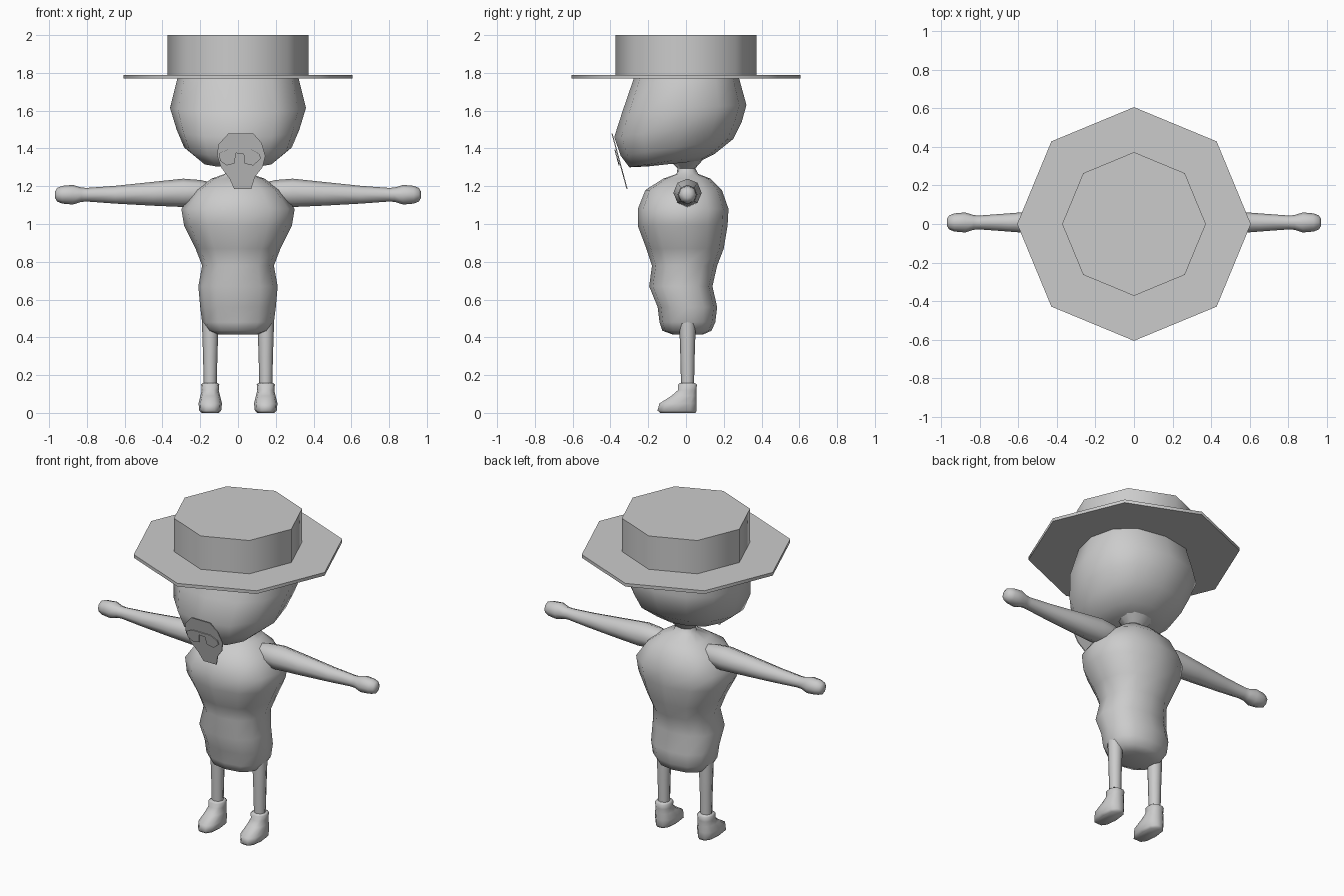
import bpy, bmesh, math
from mathutils import Vector

grey = bpy.data.materials.new("plain grey")
grey.diffuse_color = (0.6, 0.6, 0.6, 1)


def finish(name, bm, smooth=60):
    bmesh.ops.recalc_face_normals(bm, faces=bm.faces[:])
    me = bpy.data.meshes.new(name)
    bm.to_mesh(me)
    bm.free()
    me.materials.append(grey)
    ob = bpy.data.objects.new(name, me)
    bpy.context.collection.objects.link(ob)
    if smooth:
        bpy.ops.object.select_all(action='DESELECT')
        ob.select_set(True)
        bpy.context.view_layer.objects.active = ob
        bpy.ops.object.shade_smooth_by_angle(angle=math.radians(smooth))
    return ob


def loft(name, rings, smooth=60):
    """Skin a stack of equal-length point rings and cap both ends."""
    bm = bmesh.new()
    vs = [[bm.verts.new(p) for p in r] for r in rings]
    n = len(vs[0])
    for a, b in zip(vs, vs[1:]):
        for i in range(n):
            j = (i + 1) % n
            bm.faces.new((a[i], a[j], b[j], b[i]))
    bm.faces.new(vs[0])
    bm.faces.new(vs[-1])
    return finish(name, bm, smooth)


def ring(hx, yf, zf, yb, zb, n=8, cx=0, power=1.0):
    """Oval ring from a front point to a back point, with half width hx."""
    pts = []
    for i in range(n):
        a = 2 * math.pi * i / n
        c, s = math.cos(a), math.sin(a)
        c = math.copysign(abs(c) ** power, c)
        s = math.copysign(abs(s) ** power, s)
        t = (s + 1) / 2
        pts.append((cx + hx * c, yf + (yb - yf) * t, zf + (zb - zf) * t))
    return pts


# Hat: octagonal brim and crown
for name, r, z0, z1 in (("hat_brim", 0.605, 1.77, 1.79),
                        ("hat_crown", 0.372, 1.78, 2.0)):
    loft(name, [ring(r, -r, z, r, z) for z in (z0, z1)])

# Head: tilted rings, chin forward
head = [(0.12, -0.20, 1.305, 0.08, 1.335), (0.20, -0.30, 1.30, 0.15, 1.37),
        (0.285, -0.345, 1.36, 0.25, 1.45), (0.325, -0.38, 1.46, 0.295, 1.54),
        (0.36, -0.335, 1.60, 0.32, 1.63), (0.32, -0.275, 1.775, 0.28, 1.775)]
loft("head", [ring(*r, n=12, power=0.85) for r in head])

# Torso and neck: z, half width, front y, back y
torso = [(0.415, 0.11, -0.07, 0.09), (0.435, 0.16, -0.125, 0.135),
         (0.48, 0.19, -0.14, 0.155), (0.56, 0.20, -0.15, 0.165),
         (0.67, 0.21, -0.195, 0.14), (0.78, 0.19, -0.18, 0.165),
         (0.87, 0.225, -0.21, 0.20), (0.99, 0.285, -0.255, 0.22),
         (1.08, 0.30, -0.255, 0.225), (1.18, 0.225, -0.215, 0.19),
         (1.24, 0.14, -0.12, 0.13), (1.265, 0.07, -0.05, 0.065),
         (1.295, 0.055, -0.045, 0.05), (1.34, 0.11, -0.09, 0.09)]
loft("torso", [ring(h, f, z, b, z, n=12, power=0.85) for z, h, f, b in torso])

# Arms with hands: x, centre z, radius
arm = [(0.12, 1.165, 0.05), (0.20, 1.165, 0.068), (0.29, 1.165, 0.075),
       (0.45, 1.16, 0.063), (0.65, 1.155, 0.047), (0.80, 1.155, 0.036),
       (0.83, 1.155, 0.038), (0.875, 1.155, 0.052), (0.93, 1.155, 0.047),
       (0.958, 1.155, 0.036), (0.968, 1.155, 0.018)]
# Boots: z, half width, front y, back y
boot = [(0.0, 0.045, -0.14, 0.055), (0.012, 0.058, -0.155, 0.06),
        (0.05, 0.062, -0.145, 0.06), (0.09, 0.052, -0.08, 0.058),
        (0.12, 0.045, -0.045, 0.057), (0.15, 0.048, -0.045, 0.06),
        (0.157, 0.04, -0.035, 0.05)]
# Legs: z, radius
leg = [(0.13, 0.034), (0.30, 0.038), (0.45, 0.043), (0.52, 0.043)]

for side, s in (("left", 1), ("right", -1)):
    loft(side + "_arm", [[(s * x, 0.008 + r * math.cos(k * math.pi / 4),
                           z + r * math.sin(k * math.pi / 4))
                          for k in range(8)] for x, z, r in arm])
    cx = s * 0.147
    loft(side + "_leg", [ring(r, 0.008 - r, z, 0.008 + r, z, cx=cx)
                         for z, r in leg])
    loft(side + "_boot", [ring(h, f, z, b, z, n=10, cx=cx, power=0.8)
                          for z, h, f, b in boot])


def plate(name, outline, y_off):
    """Thin plate on the sloping plane in front of the face."""
    rings = []
    for d in (0, 0.006):
        rings.append([(x, -0.315 - (z - 1.185) * 0.27 + y_off + d, z)
                      for x, z in outline])
    loft(name, rings, smooth=0)


# Beard and moustache plates
plate("beard", [(-0.05, 1.48), (0.08, 1.48), (0.125, 1.43), (0.145, 1.36),
                (0.13, 1.30), (0.09, 1.25), (0.07, 1.185), (-0.02, 1.185),
                (-0.045, 1.24), (-0.09, 1.30), (-0.11, 1.36),
                (-0.105, 1.42)], 0)
plate("moustache", [(-0.10, 1.375), (-0.05, 1.395), (0.07, 1.395),
                    (0.115, 1.37), (0.12, 1.345), (0.08, 1.31),
                    (0.035, 1.32), (0.03, 1.37), (-0.01, 1.375),
                    (-0.02, 1.32), (-0.06, 1.31), (-0.095, 1.335)], -0.008)
